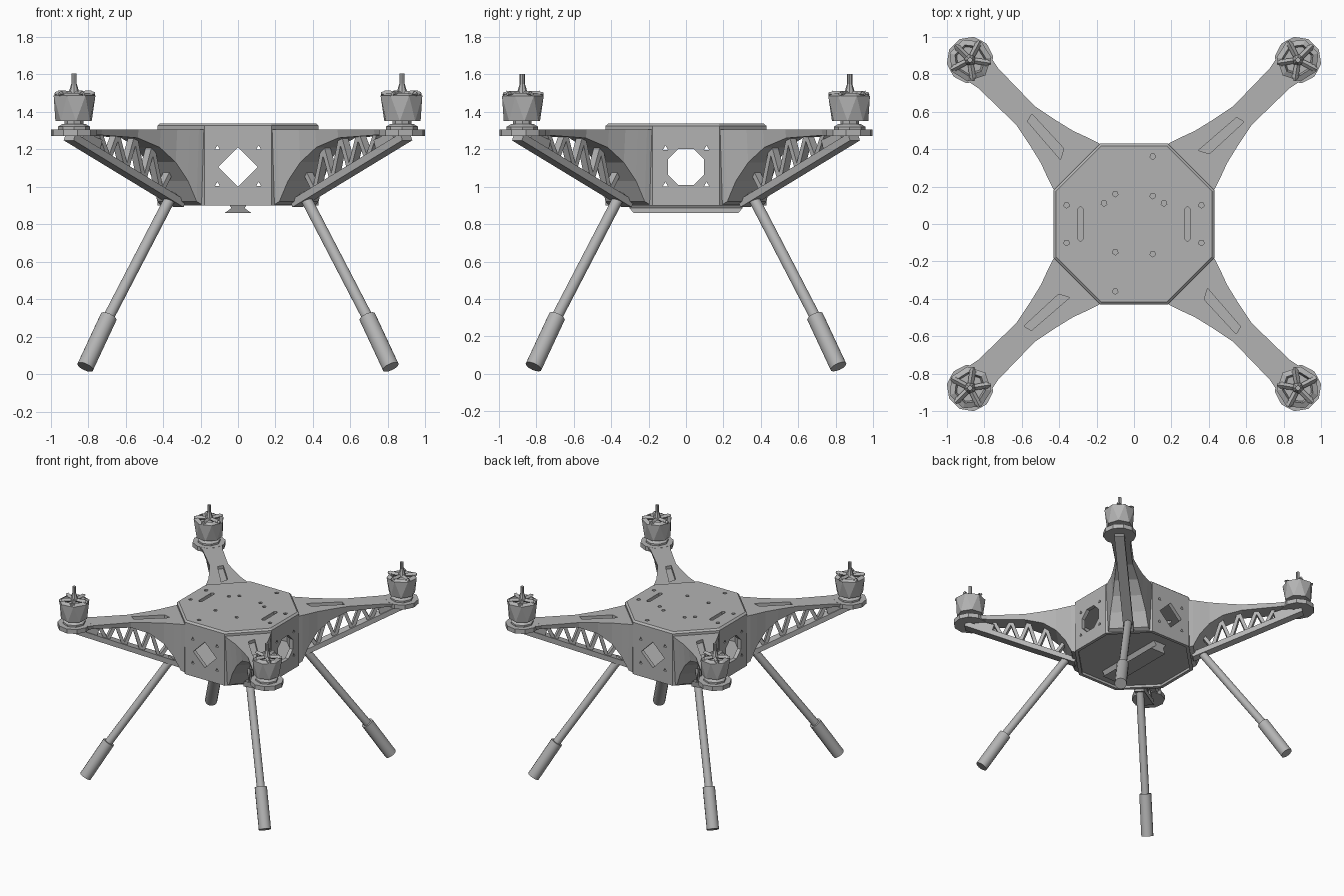
import bpy, bmesh, math
from mathutils import Vector, Matrix

cube = bpy.data.objects.get("Cube")
if cube:
    bpy.data.objects.remove(cube)

grey = bpy.data.materials.new("matte_grey")
grey.use_nodes = True
COLOUR = (0.45, 0.45, 0.45, 1)
grey.diffuse_color = COLOUR
grey.node_tree.nodes["Principled BSDF"].inputs["Base Color"].default_value = COLOUR


def finish(name, bm, smooth=False):
    bmesh.ops.recalc_face_normals(bm, faces=bm.faces[:])
    mesh = bpy.data.meshes.new(name)
    bm.to_mesh(mesh)
    bm.free()
    mesh.materials.append(grey)
    ob = bpy.data.objects.new(name, mesh)
    bpy.context.collection.objects.link(ob)
    if smooth:
        bpy.ops.object.select_all(action='DESELECT')
        ob.select_set(True)
        bpy.context.view_layer.objects.active = ob
        bpy.ops.object.shade_smooth_by_angle(angle=math.radians(40))
    return ob


def loft(bm, rings):
    """Skin between point rings and cap both ends."""
    loops = [[bm.verts.new(p) for p in ring] for ring in rings]
    n = len(loops[0])
    for a, b in zip(loops, loops[1:]):
        for i in range(n):
            j = (i + 1) % n
            bm.faces.new((a[i], a[j], b[j], b[i]))
    bm.faces.new(loops[0][::-1])
    bm.faces.new(loops[-1])


def tube(bm, p, q, r1, r2, sides=12):
    p, q = Vector(p), Vector(q)
    turn = (q - p).to_track_quat('Z', 'Y').to_matrix().to_4x4()
    bmesh.ops.create_cone(bm, cap_ends=True, segments=sides, radius1=r1, radius2=r2,
                          depth=(q - p).length,
                          matrix=Matrix.Translation((p + q) / 2) @ turn)


def beam(bm, p, q, width, thick):
    """Box bar in the xz plane from p to q, width across y."""
    p, q = Vector((p[0], 0, p[1])), Vector((q[0], 0, q[1]))
    n = (q - p).normalized().cross(Vector((0, 1, 0))) * thick / 2
    s = Vector((0, width / 2, 0))
    loft(bm, [[c + n + s, c + n - s, c - n - s, c - n + s] for c in (p, q)])


def octagon(r, c, z):
    pts = [(r, -c), (r, c), (c, r), (-c, r), (-r, c), (-r, -c), (-c, -r), (c, -r)]
    return [(x, y, z) for x, y in pts]


def cut(target, cutter):
    cutter.hide_render = True
    cutter.display_type = 'WIRE'
    cutter.hide_set(True)
    mod = target.modifiers.new(cutter.name, 'BOOLEAN')
    mod.operation = 'DIFFERENCE'
    mod.solver = 'EXACT'
    mod.object = cutter


def prism(name, rings):
    bm = bmesh.new()
    loft(bm, rings)
    return finish(name, bm)


# Hollow octagonal body with a recessed floor
body = prism("body_shell", [octagon(0.43, 0.18, 0.9), octagon(0.43, 0.18, 1.31)])
cut(body, prism("cavity_cutter", [octagon(0.4, 0.165, 0.94), octagon(0.4, 0.165, 1.4)]))
cut(body, prism("floor_cutter", [octagon(0.405, 0.168, 0.85), octagon(0.405, 0.168, 0.92)]))

# Windows and screw holes in the four flat walls
bm = bmesh.new()
for k in range(4):
    d = Matrix.Rotation(k * math.pi / 2, 3, 'Z')
    sides = 4 if k % 2 else 8
    ring = []
    for i in range(sides):
        a = math.tau * (i + (0 if sides == 4 else 0.5)) / sides
        ring.append((0.105 * math.cos(a), 1.105 + 0.105 * math.sin(a)))
    loft(bm, [[d @ Vector((x, y, z)) for y, z in ring] for x in (0.37, 0.47)])
    for y in (-0.11, 0.11):
        for z in (1.01, 1.205):
            tube(bm, d @ Vector((0.37, y, z)), d @ Vector((0.47, y, z)), 0.016, 0.016, 3)
cut(body, finish("window_cutter", bm))

# Lid with bevelled edge, slots and screw holes
lid = prism("top_lid", [octagon(0.43, 0.18, 1.31), octagon(0.43, 0.18, 1.325),
                        octagon(0.415, 0.175, 1.338)])
bm = bmesh.new()
for s in (-1, 1):
    ring = [(0.3, -0.08), (0.3, 0.08), (0.285, 0.095), (0.27, 0.08), (0.27, -0.08), (0.285, -0.095)]
    loft(bm, [[(s * x, y, z) for x, y in ring] for z in (1.28, 1.38)])
    for x, y in ((0.36, 0.1), (0.36, -0.1), (0.16, 0.11), (0.1, 0.16), (0.1, -0.15), (0.1, -0.36)):
        tube(bm, (s * x, -s * y if x == 0.1 else y, 1.28),
             (s * x, -s * y if x == 0.1 else y, 1.38), 0.016, 0.016, 5)
cut(lid, finish("lid_hole_cutter", bm))

# Mounting rail under the floor
profile = [(-0.06, 0.925), (0.06, 0.925), (0.035, 0.885), (0.07, 0.86), (-0.07, 0.86), (-0.035, 0.885)]
prism("belly_rail", [[(x, y * (1.08 if z > 0.87 else 1), z) for x, z in profile]
                     for y in (-0.28, 0.28)])

# Arm sections along its length: distance, half width, underside height
SECTIONS = [(0.42, 0.177, 0.9), (0.46, 0.165, 0.92), (0.51, 0.148, 1.03), (0.58, 0.122, 1.13),
            (0.68, 0.098, 1.21), (0.82, 0.07, 1.26), (1.1, 0.075, 1.275), (1.2, 0.095, 1.275)]
REACH = 0.875 * math.sqrt(2)


def low(u):
    """Height of the lower truss bar at distance u."""
    return 0.93 + (u - 0.49) * 0.43


def high(u):
    for a, b in zip(SECTIONS, SECTIONS[1:]):
        if a[0] <= u <= b[0]:
            return a[2] + (b[2] - a[2]) * (u - a[0]) / (b[0] - a[0]) + 0.01
    return 1.28


def build_arm(name):
    bm = bmesh.new()
    loft(bm, [[(u, -w, 1.305), (u, w, 1.305), (u, w * 0.9, zb), (u, -w * 0.9, zb)]
              for u, w, zb in SECTIONS])
    return finish(name, bm)


def build_truss(name):
    bm = bmesh.new()
    beam(bm, (0.44, low(0.44)), (1.27, low(1.27)), 0.075, 0.04)
    # zigzag struts
    steps = [0.53 + 0.066 * i for i in range(9)]
    for i, (a, b) in enumerate(zip(steps, steps[1:])):
        ends = ((a, low(a)), (b, high(b))) if i % 2 else ((a, high(a)), (b, low(b)))
        beam(bm, *ends, 0.045, 0.026)
    beam(bm, (1.06, 1.225), (1.2, 1.27), 0.06, 0.05)
    # motor pad at the tip
    tube(bm, (REACH, 0, 1.27), (REACH, 0, 1.306), 0.125, 0.125, 10)
    return finish(name, bm)


def build_motor(name):
    bm = bmesh.new()
    # stator foot and neck
    for z1, z2, r1, r2 in ((1.305, 1.32, 0.085, 0.085), (1.32, 1.335, 0.085, 0.06),
                           (1.33, 1.36, 0.05, 0.05), (1.49, 1.55, 0.032, 0.014),
                           (1.54, 1.603, 0.014, 0.014)):
        tube(bm, (REACH, 0, z1), (REACH, 0, z2), r1, r2, 8)
    # faceted bell: triangles between two twisted rings
    n = 7

    def ring(r, z, twist):
        return [bm.verts.new((REACH + r * math.cos(math.tau * (i + twist) / n),
                              r * math.sin(math.tau * (i + twist) / n), z)) for i in range(n)]
    bottom, top = ring(0.1, 1.35, 0), ring(0.115, 1.485, 0.5)
    lip, well = ring(0.085, 1.5, 0.5), ring(0.075, 1.465, 0.5)
    for i in range(n):
        j = (i + 1) % n
        bm.faces.new((bottom[i], bottom[j], top[i]))
        bm.faces.new((bottom[j], top[j], top[i]))
        for a, b in ((top, lip), (lip, well)):
            bm.faces.new((a[i], a[j], b[j], b[i]))
    bm.faces.new(bottom)
    bm.faces.new(well)
    # spokes and rim tabs
    for k in range(5):
        d = Vector((math.cos(math.tau * k / 5), math.sin(math.tau * k / 5), 0))
        c = Vector((REACH, 0, 1.495))
        tube(bm, c, c + d * 0.095, 0.014, 0.018, 4)
        tube(bm, c + d * 0.08, c + d * 0.113, 0.016, 0.01, 4)
    return finish(name, bm)


def build_leg(name):
    bm = bmesh.new()
    top, knee, foot = [Vector((x * math.sqrt(2), 0, z)) for x, z in
                       ((0.35, 0.96), (0.69, 0.305), (0.815, 0.0375))]
    tube(bm, top, knee, 0.03, 0.03, 14)
    tube(bm, knee, foot, 0.046, 0.046, 14)
    return finish(name, bm, True)


# Four identical diagonal arms, each with truss, motor and landing leg
pocket = [(0.52, 0.035), (0.55, -0.02), (0.8, -0.03), (0.79, 0.015)]
for i, corner in enumerate(("back_left", "back_right", "front_right", "front_left")):
    angle = math.pi / 4 + i * math.pi / 2
    arm = build_arm(corner + "_arm")
    cutter = prism(corner + "_pocket_cutter", [[(u, v, z) for u, v in pocket] for z in (1.28, 1.35)])
    cut(arm, cutter)
    parts = [arm, cutter, build_truss(corner + "_truss"), build_motor(corner + "_motor"),
             build_leg(corner + "_leg")]
    for part in parts:
        part.rotation_euler.z = angle
